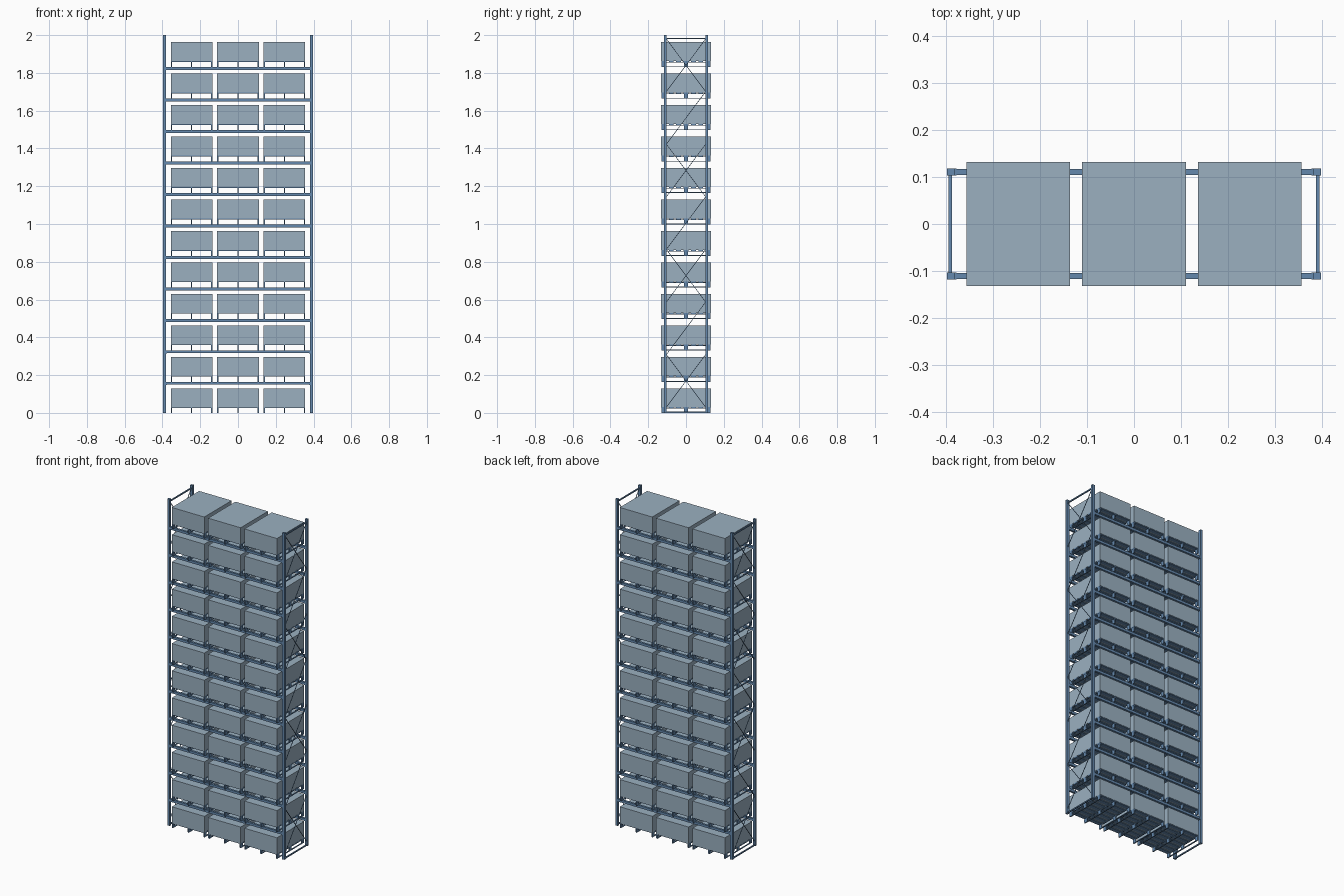
import bpy, bmesh, math
from mathutils import Matrix, Vector

if "Cube" in bpy.data.objects:
    bpy.data.objects.remove(bpy.data.objects["Cube"])

PITCH = 2 / 12          # level spacing
BAYS = (-0.246, 0, 0.246)


def material(name, color):
    m = bpy.data.materials.new(name)
    m.diffuse_color = (*color, 1)
    m.use_nodes = True
    m.node_tree.nodes["Principled BSDF"].inputs["Base Color"].default_value = m.diffuse_color
    return m


STEEL = material("blue_steel", (0.13, 0.25, 0.42))
LOAD = material("slate_load", (0.327, 0.434, 0.53))


def add_box(bm, c, s, rot=None):
    m = Matrix.Translation(c) @ (rot or Matrix()) @ Matrix.Diagonal((*s, 1))
    bmesh.ops.create_cube(bm, size=1, matrix=m)


def add_bar(bm, a, b, t):
    a, b = Vector(a), Vector(b)
    d = b - a
    rot = d.to_track_quat('Z', 'X').to_matrix().to_4x4()
    add_box(bm, (a + b) / 2, (t, t, d.length), rot)


def finish(bm, name, mat):
    me = bpy.data.meshes.new(name)
    bm.to_mesh(me)
    bm.free()
    me.materials.append(mat)
    ob = bpy.data.objects.new(name, me)
    bpy.context.collection.objects.link(ob)
    return ob


# Uprights
bm = bmesh.new()
for sx in (-1, 1):
    for sy in (-1, 1):
        add_box(bm, (sx * 0.389, sy * 0.11, 1.0), (0.016, 0.015, 2.0))
finish(bm, "uprights", STEEL)

# End frame bracing: single diagonals alternating with crosses
bm = bmesh.new()
h = 0.2785
for sx in (-1, 1):
    x = sx * 0.39
    for z in (0.004, 1.982):
        add_box(bm, (x, 0, z), (0.007, 0.206, 0.007))
    for i in range(7):
        z0, z1 = 0.03 + i * h, 0.03 + (i + 1) * h
        add_bar(bm, (x, -0.104, z0), (x, 0.104, z1), 0.003)
        if i % 2 == 0:
            add_bar(bm, (x, 0.104, z0), (x, -0.104, z1), 0.003)
finish(bm, "frame_braces", STEEL)

# Load beams with end connectors
bm = bmesh.new()
for i in range(1, 12):
    z = i * PITCH - 0.01
    for sy in (-1, 1):
        add_box(bm, (0, sy * 0.11, z), (0.764, 0.013, 0.015))
        for sx in (-1, 1):
            add_box(bm, (sx * 0.379, sy * 0.11, z), (0.005, 0.015, 0.016))
finish(bm, "load_beams", STEEL)

# Pallets and cartons on every level
for i in range(12):
    z = i * PITCH
    b = 0 if i == 0 else -0.0025     # pallet foot sits on the beam
    for j, x in enumerate(BAYS):
        bm = bmesh.new()
        for dx in (-0.1065, 0, 0.1065):
            add_box(bm, (x + dx, 0, z + b + 0.002), (0.007, 0.26, 0.004))
            for y in (-0.12, 0, 0.12):
                add_box(bm, (x + dx, y, z + b + 0.014), (0.007, 0.022, 0.02))
            add_box(bm, (x + dx, 0, z + 0.0235), (0.007, 0.26, 0.003))
        for k in range(7):
            add_box(bm, (x, -0.1175 + k * 0.235 / 6, z + 0.0275), (0.22, 0.025, 0.005))
        finish(bm, f"pallet_{i}_{j}", STEEL)
        bm = bmesh.new()
        add_box(bm, (x, 0, z + 0.0795), (0.22, 0.264, 0.101))
        finish(bm, f"carton_{i}_{j}", LOAD)
